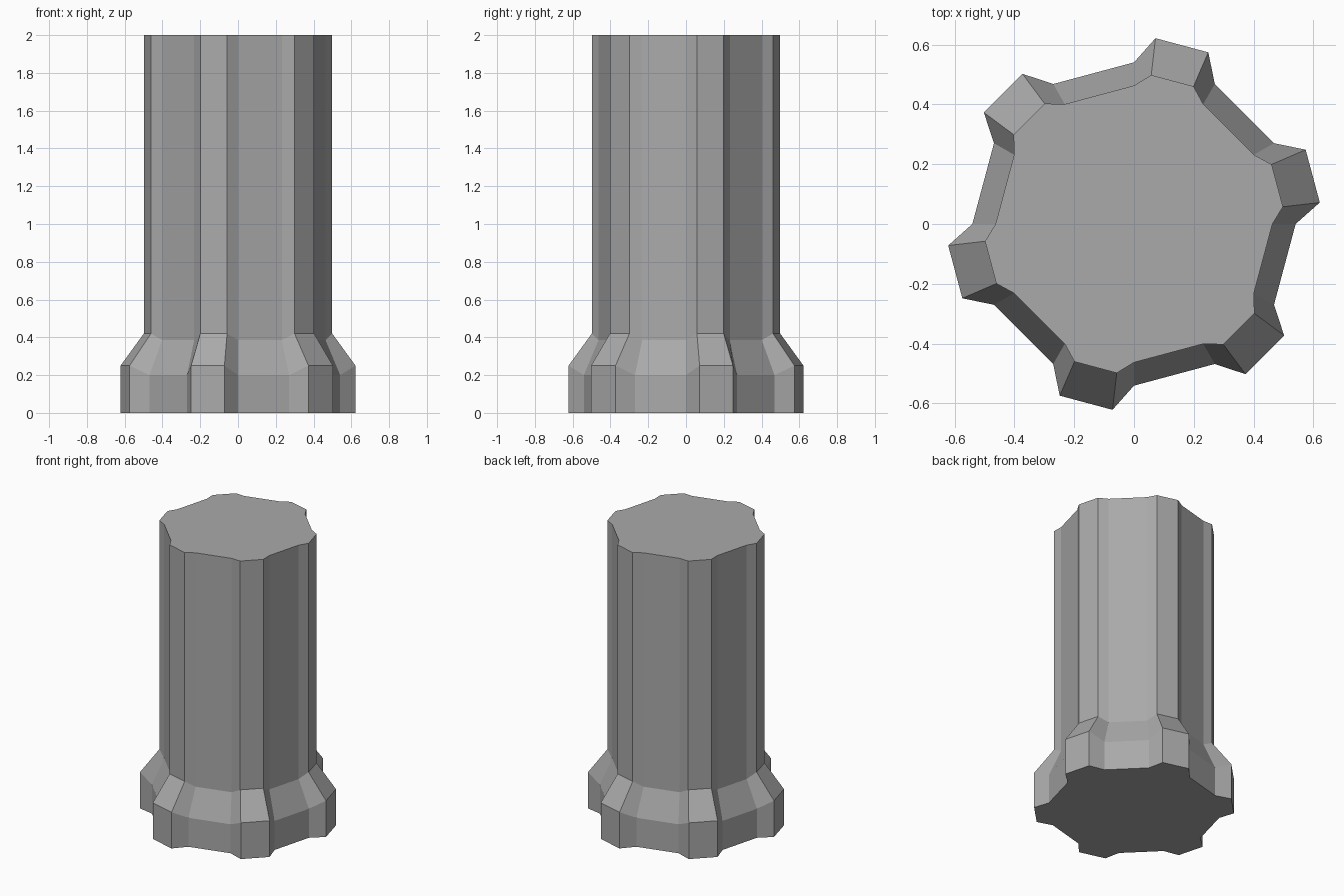
import bpy, bmesh
from math import cos, sin, radians

old = bpy.data.objects.get("Cube")
if old:
    bpy.data.objects.remove(old, do_unlink=True)

stone = bpy.data.materials.new("grey stone")
stone.use_nodes = True
grey = (0.4, 0.4, 0.4, 1)
stone.diffuse_color = grey
stone.node_tree.nodes["Principled BSDF"].inputs["Base Color"].default_value = grey

# Levels, bottom to top: recess radius, recess height, rib radius, rib height
LEVELS = [
    (0.541, 0.0, 0.626, 0.0),
    (0.541, 0.2, 0.626, 0.25),
    (0.4634, 0.385, 0.502, 0.42),
    (0.4634, 2.0, 0.502, 2.0),
]
RIBS = 6
RIB_HALF_ANGLE = 8.4


def ring(bm, recess_r, recess_z, rib_r, rib_z):
    """One outline of the column: six raised ribs between flat recesses."""
    verts = []
    for i in range(RIBS):
        mid = 15 + i * 360 / RIBS
        for offset, r, z in ((-15, recess_r, recess_z),
                             (-RIB_HALF_ANGLE, rib_r, rib_z),
                             (RIB_HALF_ANGLE, rib_r, rib_z),
                             (15, recess_r, recess_z)):
            a = radians(mid + offset)
            verts.append(bm.verts.new((r * cos(a), r * sin(a), z)))
    return verts


# Ribbed column with a flared foot
bm = bmesh.new()
rings = [ring(bm, *level) for level in LEVELS]
for low, high in zip(rings, rings[1:]):
    for i in range(len(low)):
        j = (i + 1) % len(low)
        bm.faces.new((low[i], low[j], high[j], high[i]))
bm.faces.new(rings[0][::-1])
bm.faces.new(rings[-1])
mesh = bpy.data.meshes.new("ribbed_column")
bm.to_mesh(mesh)
bm.free()
mesh.materials.append(stone)
column = bpy.data.objects.new("ribbed_column", mesh)
bpy.context.collection.objects.link(column)
